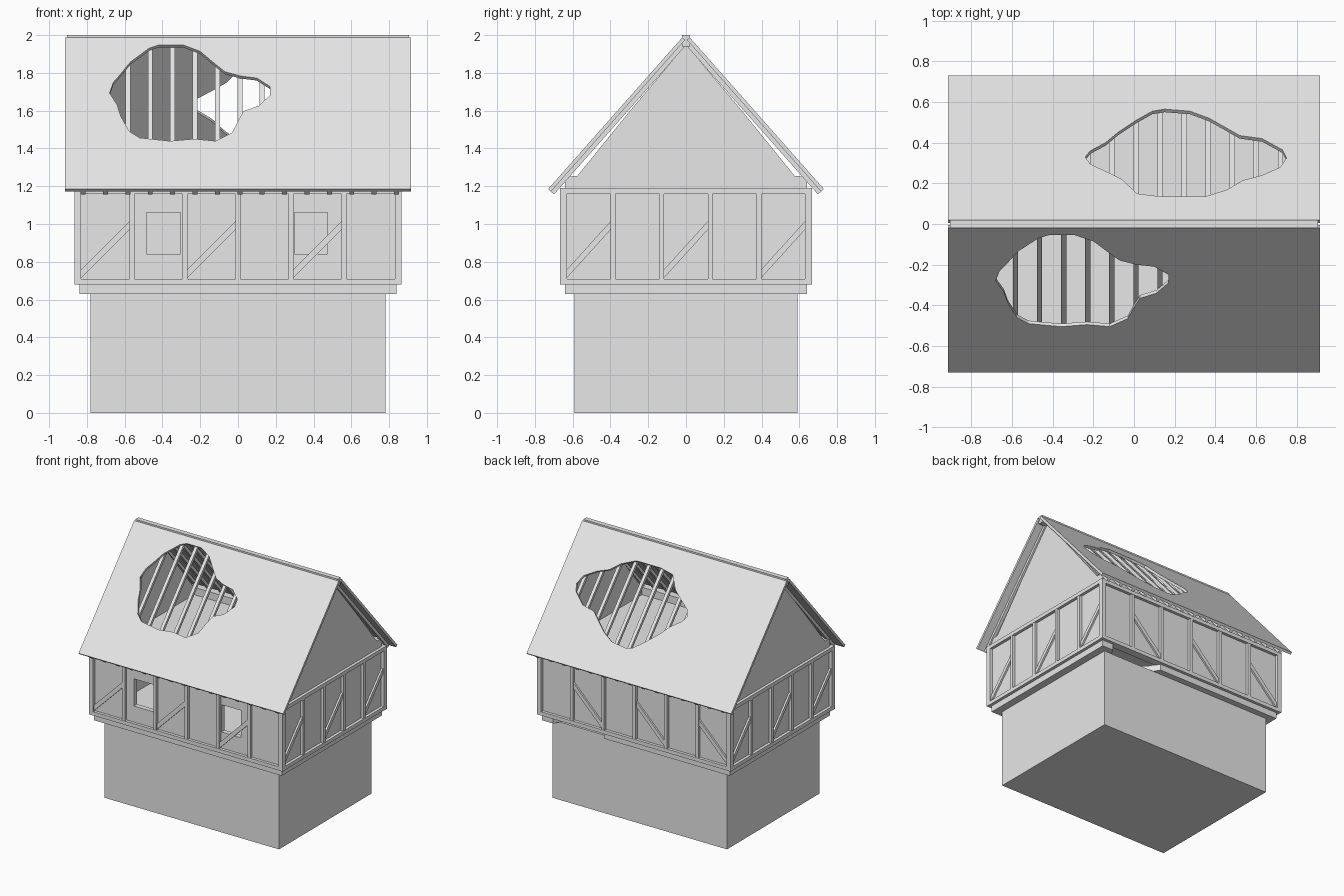
import bpy, bmesh, math
from mathutils import Matrix, Vector

if "Cube" in bpy.data.objects:
    bpy.data.objects.remove(bpy.data.objects["Cube"], do_unlink=True)

grey = bpy.data.materials.new("plain_grey")
grey.use_nodes = True
grey.diffuse_color = (0.8, 0.8, 0.8, 1)
grey.node_tree.nodes["Principled BSDF"].inputs["Base Color"].default_value = (0.8, 0.8, 0.8, 1)


def frame(u, v, n, origin):
    """Matrix that maps plate coordinates (u, v, n) to the model."""
    m = Matrix((u, v, n)).transposed().to_4x4()
    m.translation = Vector(origin)
    return m


def plate(name, loops, low, high, matrix=Matrix()):
    """Outline (plus optional hole loops) filled and thickened from low to high."""
    bm = bmesh.new()
    edges = []
    for loop in loops:
        verts = [bm.verts.new((x, y, low)) for x, y in loop]
        edges += [bm.edges.new((verts[i - 1], verts[i])) for i in range(len(verts))]
    bmesh.ops.triangle_fill(bm, use_beauty=True, edges=edges, normal=(0, 0, 1))
    grown = bmesh.ops.extrude_face_region(bm, geom=bm.faces[:])["geom"]
    top = [g for g in grown if isinstance(g, bmesh.types.BMVert)]
    bmesh.ops.translate(bm, verts=top, vec=(0, 0, high - low))
    bm.transform(matrix)
    bmesh.ops.recalc_face_normals(bm, faces=bm.faces[:])
    mesh = bpy.data.meshes.new(name)
    bm.to_mesh(mesh)
    bm.free()
    mesh.materials.append(grey)
    ob = bpy.data.objects.new(name, mesh)
    bpy.context.collection.objects.link(ob)
    return ob


def rect(u0, u1, v0, v1):
    return [(u0, v0), (u1, v0), (u1, v1), (u0, v1)]


def cut(ob, cutter):
    """Subtract the cutter and keep the result as plain mesh."""
    mod = ob.modifiers.new("break", "BOOLEAN")
    mod.operation, mod.solver, mod.object = "DIFFERENCE", "EXACT", cutter
    graph = bpy.context.evaluated_depsgraph_get()
    mesh = bpy.data.meshes.new_from_object(ob.evaluated_get(graph))
    ob.modifiers.clear()
    ob.data = mesh


# Solid stone base, broken floor slab and attic floor
HX, HY = 0.84, 0.64
plate("base", [rect(-0.78, 0.78, -0.59, 0.59)], 0, 0.63)
floor = [(-HX, -HY), (HX, -HY), (HX, HY), (0.74, HY), (0.68, 0.53), (0.56, 0.47),
         (0.42, 0.49), (0.33, 0.55), (0.28, HY), (-HX, HY)]
plate("floor_slab", [floor], 0.63, 0.685)
plate("attic_floor", [rect(-HX + 0.02, HX - 0.02, -HY + 0.02, HY - 0.02)], 1.165, 1.19)

# Timber-framed walls
Z0, Z1 = 0.68, 1.19
WINDOWS = [rect(-0.484, -0.304, 0.84, 1.06), rect(0.30, 0.475, 0.84, 1.06)]


def wall(side, u, n, half, dist, panels, holes=()):
    """Panel with sill, top rail, posts and a brace in every other bay."""
    m = frame(u, (0, 0, 1), n, Vector(n) * dist)
    made = [plate(side + "_wall", [rect(-half, half, Z0, Z1), *holes], -0.04, 0, m)]
    out = half + 0.025
    made.append(plate(side + "_sill", [rect(-out, out, Z0, Z0 + 0.03)], -0.01, 0.024, m))
    made.append(plate(side + "_top_rail", [rect(-out, out, Z1 - 0.03, Z1)], -0.01, 0.024, m))
    inner = half - 0.01
    step = (2 * inner + 0.026) / panels
    for i in range(panels):
        a = -inner + i * step
        b = a + step - 0.026
        if i:
            made.append(plate(f"{side}_post_{i}", [rect(a - 0.026, a, Z0, Z1)], -0.01, 0.022, m))
        if i % 2 == 0:
            brace = [(a, 0.715), (b, 0.97), (b, 1.015), (a, 0.76)]
            made.append(plate(f"{side}_brace_{i}", [brace], -0.01, 0.014, m))
    return made


wall("front", (1, 0, 0), (0, -1, 0), HX, HY, 6, WINDOWS)
back = wall("back", (1, 0, 0), (0, 1, 0), HX, HY, 6)
wall("left", (0, 1, 0), (1, 0, 0), HY, HX, 5)
wall("right", (0, -1, 0), (-1, 0, 0), HY, HX, 5)
for sx in (-1, 1):
    for sy in (-1, 1):
        xs = sorted((sx * 0.83, sx * 0.866))
        ys = sorted((sy * 0.63, sy * 0.666))
        plate("corner_post", [rect(*xs, *ys)], Z0, Z1)

# Broken opening low in the back wall
gap = [(0.74, 0.6), (0.73, 0.78), (0.67, 0.87), (0.56, 0.865), (0.45, 0.82),
       (0.37, 0.81), (0.3, 0.74), (0.28, 0.6)]
cutter = plate("gap_cutter", [gap], 0.45, 0.75, frame((1, 0, 0), (0, 0, 1), (0, 1, 0), (0, 0, 0)))
for part in back:
    cut(part, cutter)
bpy.data.objects.remove(cutter, do_unlink=True)

# Gable ends and wall plates under the rafters
gable = [(-HY, Z1), (HY, Z1), (HY, 1.25), (0.575, 1.255), (0.3, 1.595), (0, 1.95),
         (-0.3, 1.595), (-0.575, 1.255), (-HY, 1.25)]
for s, side in ((1, "left"), (-1, "right")):
    plate(side + "_gable", [gable], -0.04, 0, frame((0, 1, 0), (0, 0, 1), (s, 0, 0), (s * HX, 0, 0)))
for s, side in ((1, "back"), (-1, "front")):
    ys = sorted((s * 0.58, s * HY))
    plate(side + "_wall_plate", [rect(-HX, HX, *ys)], Z1 - 0.01, 1.25)

# Roof slopes with ragged holes, as (x, distance from ridge line seen from above)
FRONT_HOLE = [(-.68, .28), (-.66, .23), (-.62, .19), (-.57, .135), (-.47, .07), (-.42, .055),
              (-.29, .055), (-.2, .085), (-.14, .13), (-.07, .18), (.01, .2), (.1, .21),
              (.17, .25), (.17, .29), (.11, .34), (.03, .365), (0, .41), (-.03, .465),
              (-.12, .505), (-.23, .495), (-.36, .505), (-.52, .49), (-.575, .46),
              (-.62, .39), (-.64, .335)]
BACK_HOLE = [(-.24, .33), (-.215, .36), (-.14, .4), (-.08, .45), (.01, .51), (.09, .555),
             (.15, .565), (.275, .555), (.37, .52), (.45, .475), (.52, .435), (.63, .42),
             (.73, .365), (.75, .325), (.72, .28), (.63, .24), (.535, .215), (.46, .17),
             (.35, .135), (.13, .135), (.015, .15), (-.06, .22), (-.13, .255), (-.215, .295)]
angle = math.atan(1.13)
c, sn = math.cos(angle), math.sin(angle)
for s, side, hole in ((-1, "front", FRONT_HOLE), (1, "back", BACK_HOLE)):
    m = frame((1, 0, 0), (0, s * c, -sn), (0, s * sn, c), (0, 0, 2.01))
    ragged = [(x, y / c) for x, y in hole]
    plate(side + "_roof", [rect(-0.915, 0.915, 0.02 / c, 0.73 / c), ragged], -0.02, 0, m)
    for i in range(15):
        x = -0.82 + i * 0.1185
        plate(f"{side}_rafter_{i}", [rect(x - 0.013, x + 0.013, 0.03 / c, 0.73 / c)], -0.042, -0.019, m)

# Ridge beam
plate("ridge_beam", [rect(-0.905, 0.905, -0.02, 0.02)], 1.94, 2.0)
